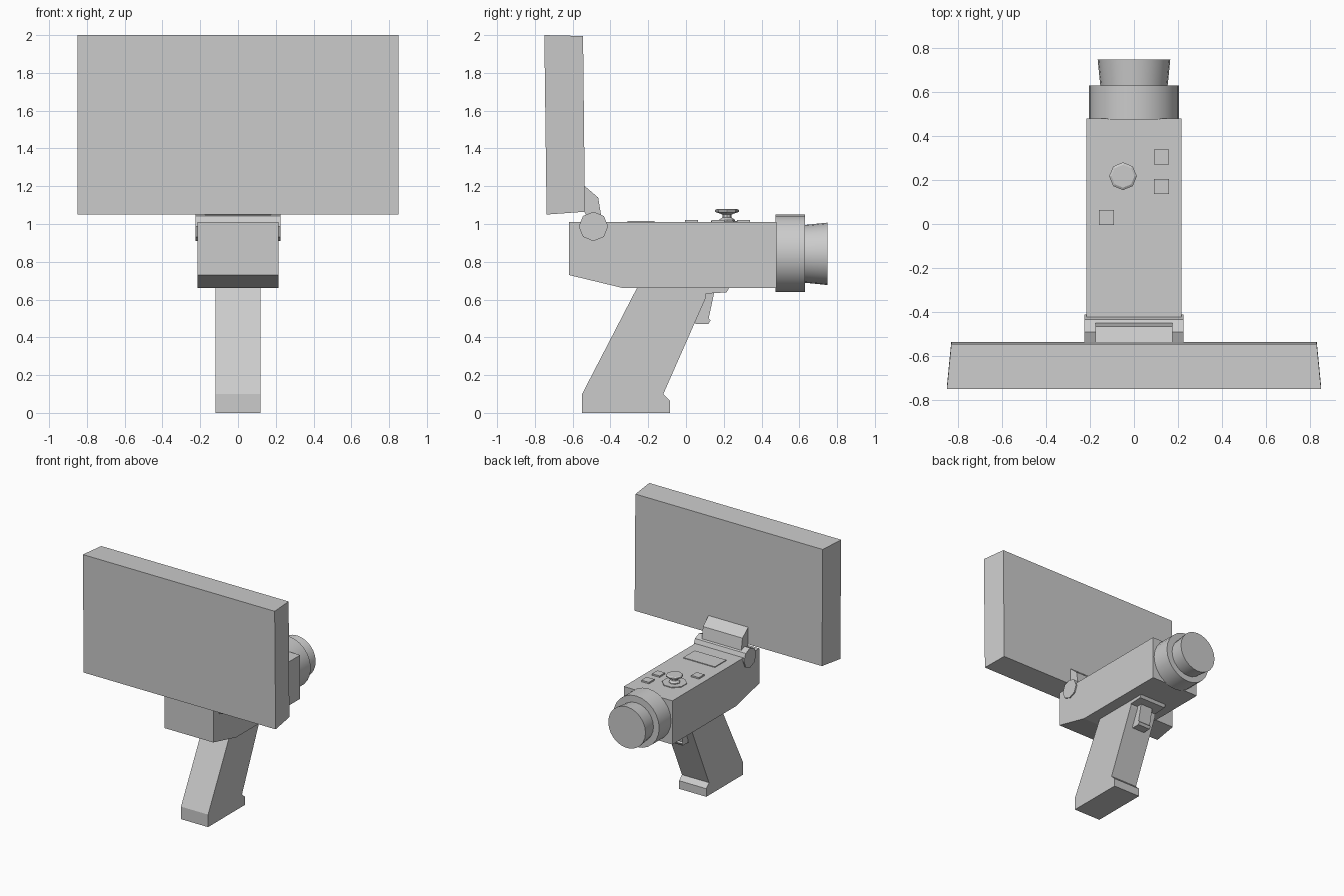
import bpy, bmesh, math
from mathutils import Matrix, Vector

if "Cube" in bpy.data.objects:
    bpy.data.objects.remove(bpy.data.objects["Cube"])

grey = bpy.data.materials.new("neutral_grey")
grey.diffuse_color = (0.6, 0.6, 0.6, 1)
grey.use_nodes = True
grey.node_tree.nodes["Principled BSDF"].inputs["Base Color"].default_value = grey.diffuse_color


def finish(bm, name):
    bmesh.ops.recalc_face_normals(bm, faces=bm.faces)
    mesh = bpy.data.meshes.new(name)
    bm.to_mesh(mesh)
    bm.free()
    mesh.materials.append(grey)
    ob = bpy.data.objects.new(name, mesh)
    bpy.context.collection.objects.link(ob)
    return ob


def side_profile(name, points, half_width):
    """Extrude a (y, z) outline symmetrically along x."""
    bm = bmesh.new()
    face = bm.faces.new([bm.verts.new((-half_width, y, z)) for y, z in points])
    new = bmesh.ops.extrude_face_region(bm, geom=[face])["geom"]
    bmesh.ops.translate(bm, vec=(2 * half_width, 0, 0),
                        verts=[v for v in new if isinstance(v, bmesh.types.BMVert)])
    return finish(bm, name)


def turned(name, rings, sides, center, axis, smooth=False, phase=0.0):
    """Stack of (radius, offset) rings along an axis, capped at both ends."""
    bm = bmesh.new()
    rot = Vector((0, 0, 1)).rotation_difference(Vector(axis)).to_matrix().to_4x4()
    place = Matrix.Translation(center) @ rot
    loops = []
    for r, h in rings:
        angles = [phase + math.tau * i / sides for i in range(sides)]
        loops.append([bm.verts.new(place @ Vector((r * math.cos(a), r * math.sin(a), h)))
                      for a in angles])
    for a, b in zip(loops, loops[1:]):
        for i in range(sides):
            j = (i + 1) % sides
            bm.faces.new((a[i], a[j], b[j], b[i]))
    bm.faces.new(loops[0])
    bm.faces.new(loops[-1])
    ob = finish(bm, name)
    if smooth:
        bpy.ops.object.select_all(action='DESELECT')
        ob.select_set(True)
        bpy.context.view_layer.objects.active = ob
        bpy.ops.object.shade_smooth_by_angle(angle=math.radians(35))
    return ob


def box(name, center, size):
    bm = bmesh.new()
    bmesh.ops.create_cube(bm, size=1, matrix=Matrix.Translation(center) @ Matrix.Diagonal((*size, 1)))
    return finish(bm, name)


# Main housing with sloped underside at the rear
side_profile("housing", [(-0.62, 0.73), (-0.33, 0.66), (0.48, 0.66),
                         (0.48, 1.01), (-0.62, 1.01)], 0.215)

# Raked grip with a lip at the foot
side_profile("grip", [(-0.55, 0), (-0.085, 0), (-0.085, 0.065), (-0.12, 0.1),
                      (0.105, 0.61), (0.105, 0.67), (-0.255, 0.67), (-0.55, 0.1)], 0.12)
side_profile("trigger_mount", [(0.08, 0.63), (0.215, 0.638), (0.23, 0.665), (0.08, 0.665)], 0.12)
side_profile("trigger", [(0.05, 0.47), (0.118, 0.47), (0.13, 0.49), (0.12, 0.5),
                         (0.15, 0.64), (0.085, 0.64), (0.052, 0.53)], 0.055)

# Lens barrel and flared front ring
turned("lens_barrel", [(0.204, 0.475), (0.204, 0.63)], 24, (0, 0, 0.845), (0, 1, 0), True)
turned("lens_front", [(0.152, 0.62), (0.165, 0.748)], 24, (0, 0, 0.842), (0, 1, 0), True)

# Hinge and arm holding the screen
turned("hinge", [(0.078, -0.225), (0.078, 0.225)], 8, (0, -0.49, 0.987), (1, 0, 0))
side_profile("screen_arm", [(-0.55, 1.205), (-0.535, 1.2), (-0.465, 1.14), (-0.445, 1.02),
                            (-0.5, 0.98), (-0.535, 1.06), (-0.55, 1.07)], 0.175)

# Screen slab, slightly narrower at its inner face
screen = side_profile("screen", [(-0.75, 2.0), (-0.545, 1.995),
                                 (-0.535, 1.065), (-0.738, 1.05)], 0.85)
for v in screen.data.vertices:
    if v.co.y > -0.6:
        v.co.x *= 0.83 / 0.85

# Controls on the top deck
for i, (x, y) in enumerate([(0.125, 0.305), (0.125, 0.17), (-0.125, 0.03)]):
    box(f"button_{i + 1}", (x, y, 1.01), (0.068, 0.068, 0.024))
box("top_panel", (0, -0.238, 1.01), (0.28, 0.145, 0.012))
turned("thumbstick_base", [(0.092, 1.0), (0.092, 1.016)], 8, (-0.05, 0.217, 0), (0, 0, 1),
       phase=math.pi / 8)
turned("thumbstick", [(0.042, 1.01), (0.042, 1.022), (0.024, 1.034), (0.024, 1.05),
                      (0.045, 1.058), (0.063, 1.064), (0.063, 1.074), (0.052, 1.08)],
       8, (-0.05, 0.217, 0), (0, 0, 1))
